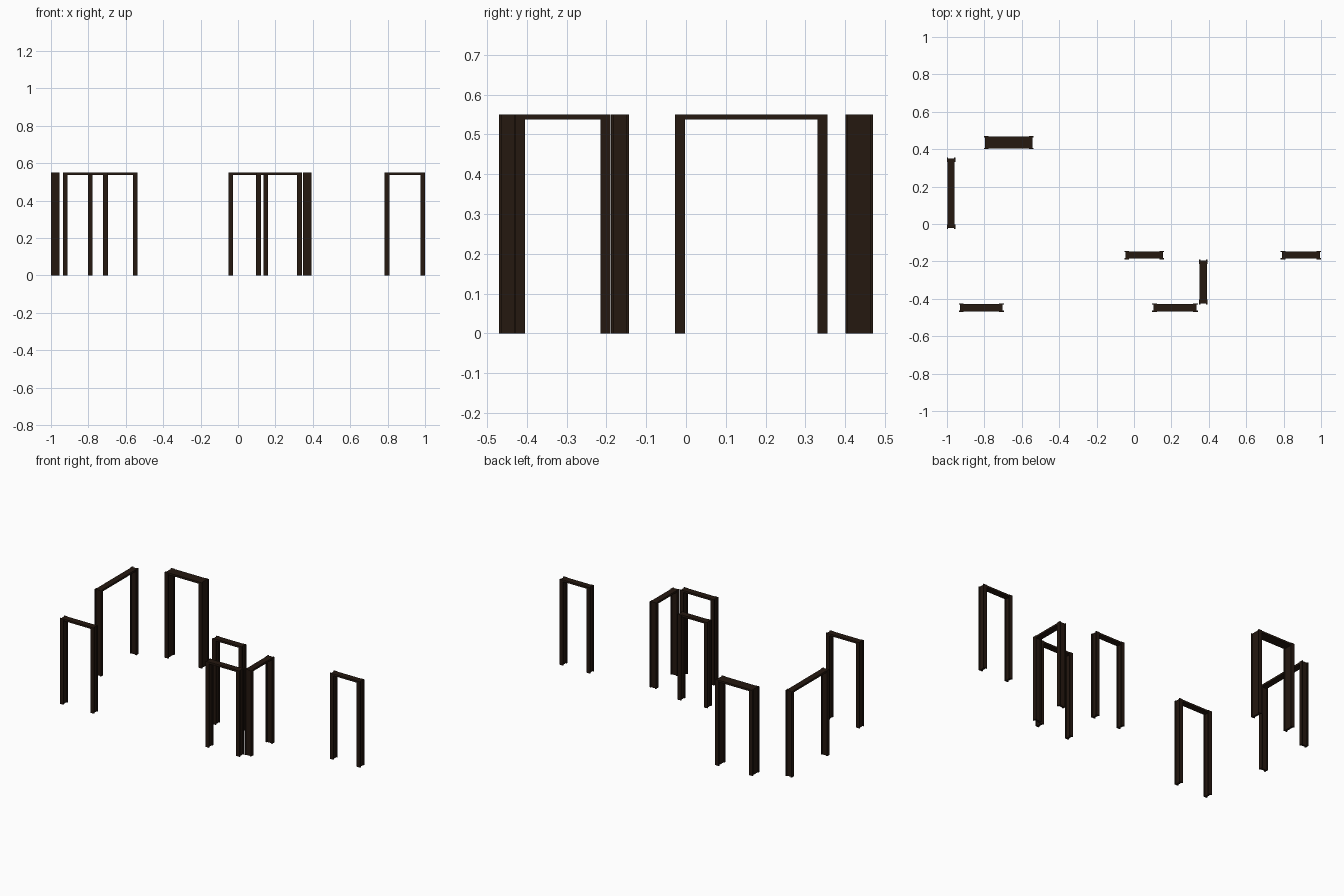
import bpy, bmesh, math
from mathutils import Matrix

if "Cube" in bpy.data.objects:
    bpy.data.objects.remove(bpy.data.objects["Cube"])

HEIGHT = 0.55      # overall frame height
POST_W = 0.025     # casing width seen from the front
FLANGE = 0.007     # thickness of each casing board
NOTCH = 0.006      # casing overhang past the jamb
LINTEL_H = 0.0125

wood = bpy.data.materials.new("dark_wood")
wood.diffuse_color = (0.018, 0.009, 0.005, 1)
wood.use_nodes = True
wood.node_tree.nodes["Principled BSDF"].inputs["Base Color"].default_value = wood.diffuse_color


def prism(bm, outline, z0, z1):
    face = bm.faces.new([bm.verts.new((x, y, z0)) for x, y in outline])
    top = bmesh.ops.extrude_face_region(bm, geom=[face])["geom"]
    moved = [v for v in top if isinstance(v, bmesh.types.BMVert)]
    bmesh.ops.translate(bm, vec=(0, 0, z1 - z0), verts=moved)


def add_part(name, outline, z0, z1, matrix):
    bm = bmesh.new()
    prism(bm, outline, z0, z1)
    bmesh.ops.recalc_face_normals(bm, faces=bm.faces)
    mesh = bpy.data.meshes.new(name)
    bm.to_mesh(mesh)
    bm.free()
    mesh.materials.append(wood)
    obj = bpy.data.objects.new(name, mesh)
    obj.matrix_world = matrix
    bpy.context.collection.objects.link(obj)


def door_frame(name, x, y, width, depth, turned=False):
    place = Matrix.Translation((x, y, 0))
    if turned:
        place = place @ Matrix.Rotation(math.pi / 2, 4, 'Z')
    # I-shaped post section: two casing boards joined by the jamb
    h, d = POST_W / 2, depth / 2
    w, e = h - NOTCH, d - FLANGE
    section = [(-h, -d), (h, -d), (h, -e), (w, -e), (w, e), (h, e),
               (h, d), (-h, d), (-h, e), (-w, e), (-w, -e), (-h, -e)]
    for side, sign in (("left", -1), ("right", 1)):
        offset = Matrix.Translation((sign * (width / 2 - h), 0, 0))
        add_part(f"{name}_{side}_post", section, 0, HEIGHT, place @ offset)
    # Lintel, slightly shallower than the posts
    a, b = width / 2 - h - w, d - 0.003
    add_part(f"{name}_lintel", [(-a, -b), (a, -b), (a, b), (-a, b)],
             HEIGHT - LINTEL_H, HEIGHT, place)


# Frames running along x
door_frame("entrance_frame", -0.669, 0.435, 0.266, 0.069)
door_frame("front_left_frame", -0.816, -0.447, 0.24, 0.045)
door_frame("front_middle_frame", 0.219, -0.447, 0.244, 0.045)
door_frame("middle_frame", 0.055, -0.166, 0.212, 0.045)
door_frame("right_frame", 0.892, -0.166, 0.216, 0.045)
# Frames running along y
door_frame("left_wall_frame", -0.978, 0.164, 0.384, 0.045, True)
door_frame("inner_wall_frame", 0.37, -0.31, 0.24, 0.045, True)
